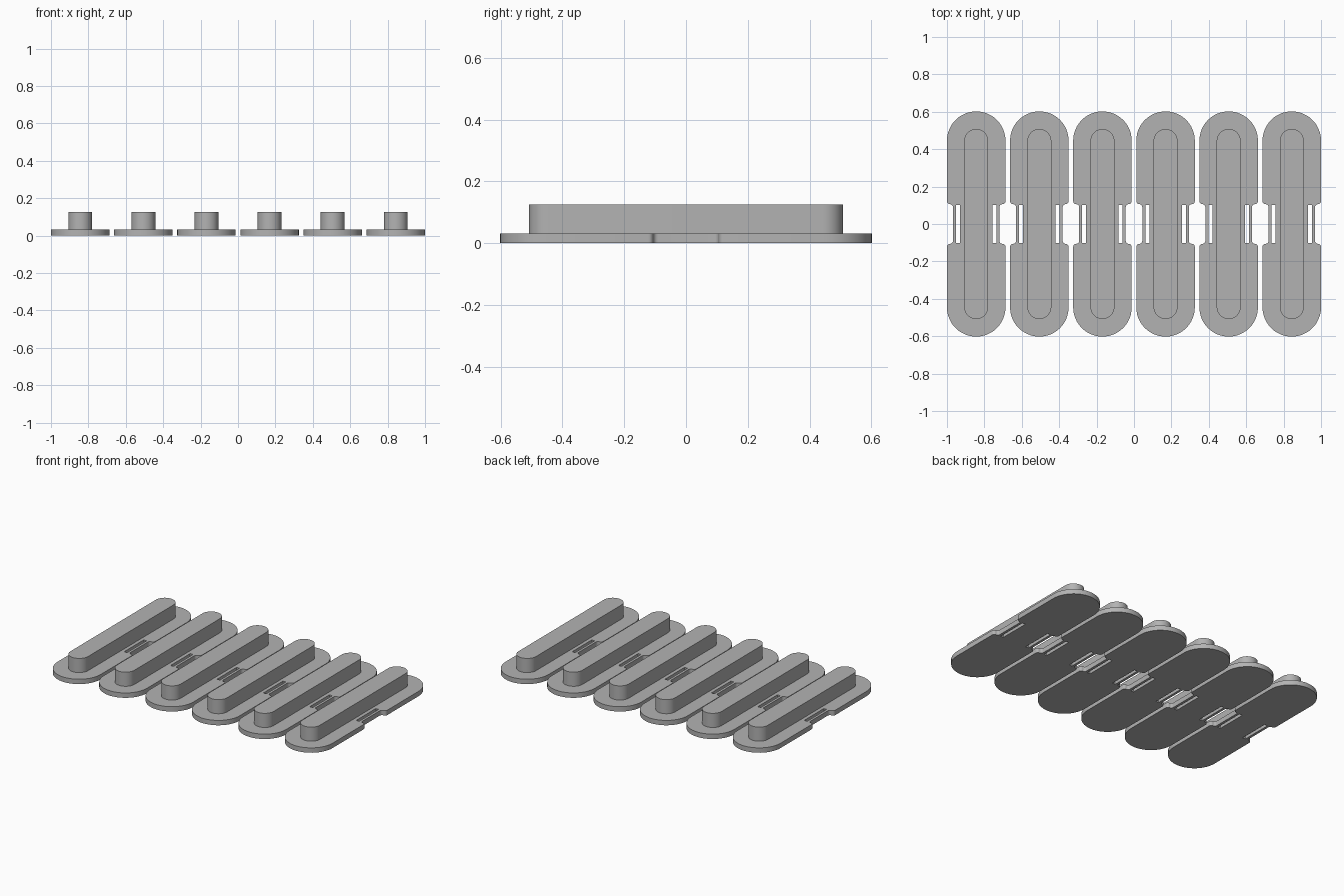
import bpy, bmesh, math

if "Cube" in bpy.data.objects:
    bpy.data.objects.remove(bpy.data.objects["Cube"])

COUNT, HALF_W, HALF_L = 6, 0.1565, 0.602
PITCH = (2 - 2 * HALF_W) / (COUNT - 1)
PLATE_H, TOP_H = 0.032, 0.125
RIDGE_W, RIDGE_L = 0.064, 0.508

grey = bpy.data.materials.new("plain grey")
grey.diffuse_color = (0.45, 0.45, 0.45, 1)
grey.use_nodes = True
grey.node_tree.nodes["Principled BSDF"].inputs["Base Color"].default_value = grey.diffuse_color


def cap(half_w, half_l, steps=24):
    """Rounded end at +y, from the right side round to the left side."""
    return [(half_w * math.cos(math.pi * i / steps),
             half_l - half_w + half_w * math.sin(math.pi * i / steps))
            for i in range(steps + 1)]


def waist(depth=0.032, r=0.016, y0=0.106, steps=5):
    """S-shaped step from the narrow waist out to full width, on the +x side."""
    a = [math.pi / 2 * i / steps for i in range(steps + 1)]
    inner = [(HALF_W - depth + r * (1 - math.cos(t)), y0 - r + r * math.sin(t)) for t in a]
    outer = [(HALF_W - r + r * math.sin(t), y0 + r * (1 - math.cos(t))) for t in a[1:]]
    return inner + outer


def prism(name, outline, z0, z1, x=0.0):
    bm = bmesh.new()
    face = bm.faces.new([bm.verts.new((px, py, z0)) for px, py in outline])
    side = bmesh.ops.extrude_face_region(bm, geom=[face])["geom"]
    bmesh.ops.translate(bm, vec=(0, 0, z1 - z0),
                        verts=[v for v in side if isinstance(v, bmesh.types.BMVert)])
    bmesh.ops.recalc_face_normals(bm, faces=bm.faces)
    me = bpy.data.meshes.new(name)
    bm.to_mesh(me)
    bm.free()
    me.materials.append(grey)
    ob = bpy.data.objects.new(name, me)
    ob.location.x = x
    bpy.context.collection.objects.link(ob)
    return ob


def smooth(ob):
    bpy.ops.object.select_all(action='DESELECT')
    ob.select_set(True)
    bpy.context.view_layer.objects.active = ob
    bpy.ops.object.shade_smooth_by_angle(angle=math.radians(30))


# Plate outline: one end, then the same points turned half round
half = waist() + cap(HALF_W, HALF_L) + [(-x, y) for x, y in reversed(waist())]
plate_outline = half + [(-x, -y) for x, y in half]
half = cap(RIDGE_W, RIDGE_L)
ridge_outline = half + [(-x, -y) for x, y in half]

for i in range(COUNT):
    cx = -1 + HALF_W + i * PITCH
    plate = prism(f"base_plate_{i + 1}", plate_outline, 0, PLATE_H, cx)
    # Narrow slots through the plate beside the waist
    for side in (-1, 1):
        xa, xb = side * 0.087, side * 0.108
        slot = prism(f"slot_cutter_{i + 1}",
                     [(xa, -0.102), (xb, -0.102), (xb, 0.102), (xa, 0.102)], -0.05, 0.08, cx)
        slot.hide_render = True
        slot.hide_set(True)
        cut = plate.modifiers.new("slot", 'BOOLEAN')
        cut.operation, cut.solver, cut.object = 'DIFFERENCE', 'EXACT', slot
    smooth(plate)
    # Raised bar along the plate
    smooth(prism(f"raised_bar_{i + 1}", ridge_outline, PLATE_H, TOP_H, cx))
